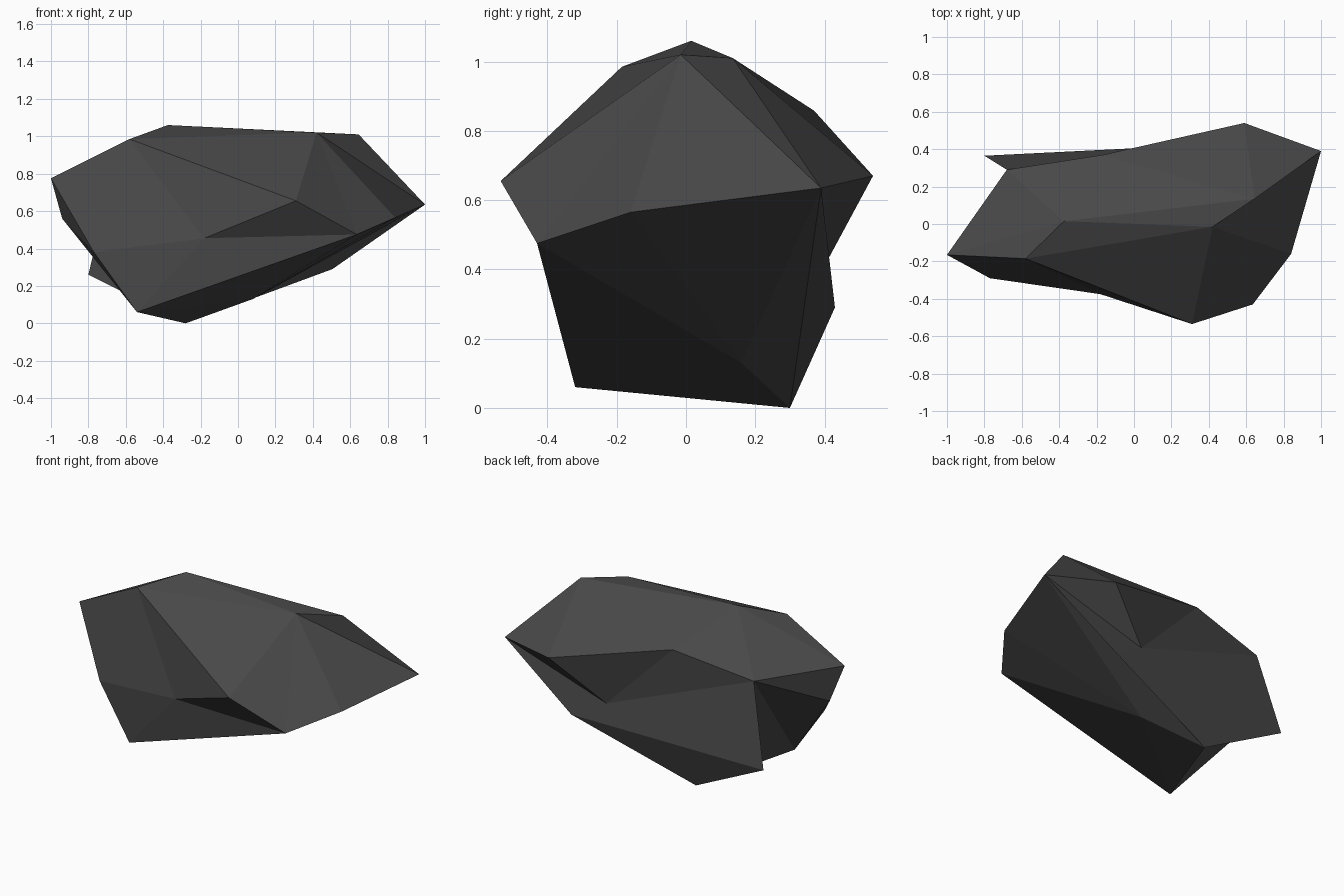
import bpy
import bmesh

cube = bpy.data.objects.get("Cube")
if cube:
    bpy.data.objects.remove(cube, do_unlink=True)

# Corners of the boulder, grouped by area
corners = {
    # crown ridge
    "crown_west": (-0.58, -0.185, 0.985),
    "crown_top": (-0.375, 0.015, 1.06),
    "crown_mid": (0.42, -0.015, 1.02),
    "crown_east": (0.645, 0.135, 1.01),
    # east end
    "east_tip": (1.0, 0.39, 0.635),
    "east_side": (0.84, -0.16, 0.565),
    # front
    "front_low": (0.635, -0.43, 0.475),
    "front_nose": (0.31, -0.535, 0.655),
    "front_dent": (-0.18, -0.375, 0.455),
    "front_west": (-0.77, -0.29, 0.38),
    # west end
    "west_tip": (-1.0, -0.165, 0.775),
    "west_side": (-0.94, -0.10, 0.56),
    # base
    "base_front": (-0.54, -0.32, 0.06),
    "base_back": (-0.28, 0.30, 0.0),
    "base_mid": (0.08, 0.16, 0.13),
    # back
    "back_low": (0.505, 0.43, 0.29),
    "back_dent": (0.28, 0.40, 0.41),
    "back_east": (0.59, 0.54, 0.67),
    "back_mid": (-0.165, 0.37, 0.858),
    "back_west": (-0.68, 0.29, 0.765),
    "back_fin": (-0.80, 0.365, 0.26),
}

# Facets fan out from a hub corner around its neighbours
closed_fans = {
    "back_west": "west_tip crown_top back_mid back_dent back_fin base_back base_front west_side",
    "crown_mid": "crown_west crown_top crown_east east_tip east_side front_low front_nose",
    "base_mid": "east_tip east_side front_low base_front base_back",
    "front_west": "west_tip crown_west front_dent base_front west_side",
    "back_low": "east_tip back_dent back_fin base_back",
    "back_east": "east_tip back_dent back_mid crown_east",
}
open_fans = {
    "front_dent": "crown_west front_nose front_low base_front",
    "crown_west": "west_tip crown_top",
    "crown_top": "crown_east back_mid",
}

bm = bmesh.new()
vert = {name: bm.verts.new(co) for name, co in corners.items()}


def add_fan(hub, ring, closed):
    names = ring.split()
    if closed:
        names.append(names[0])
    for a, b in zip(names, names[1:]):
        bm.faces.new((vert[hub], vert[a], vert[b]))


for hub, ring in closed_fans.items():
    add_fan(hub, ring, True)
for hub, ring in open_fans.items():
    add_fan(hub, ring, False)

bmesh.ops.recalc_face_normals(bm, faces=bm.faces[:])
mesh = bpy.data.meshes.new("boulder")
bm.to_mesh(mesh)
bm.free()

# Dark stone, flat shaded
stone = bpy.data.materials.new("dark_grey_stone")
stone.use_nodes = True
colour = (0.065, 0.065, 0.065, 1.0)
stone.diffuse_color = colour
shader = next(n for n in stone.node_tree.nodes if n.type == "BSDF_PRINCIPLED")
shader.inputs["Base Color"].default_value = colour
shader.inputs["Roughness"].default_value = 0.9
mesh.materials.append(stone)

boulder = bpy.data.objects.new("boulder", mesh)
bpy.context.collection.objects.link(boulder)
